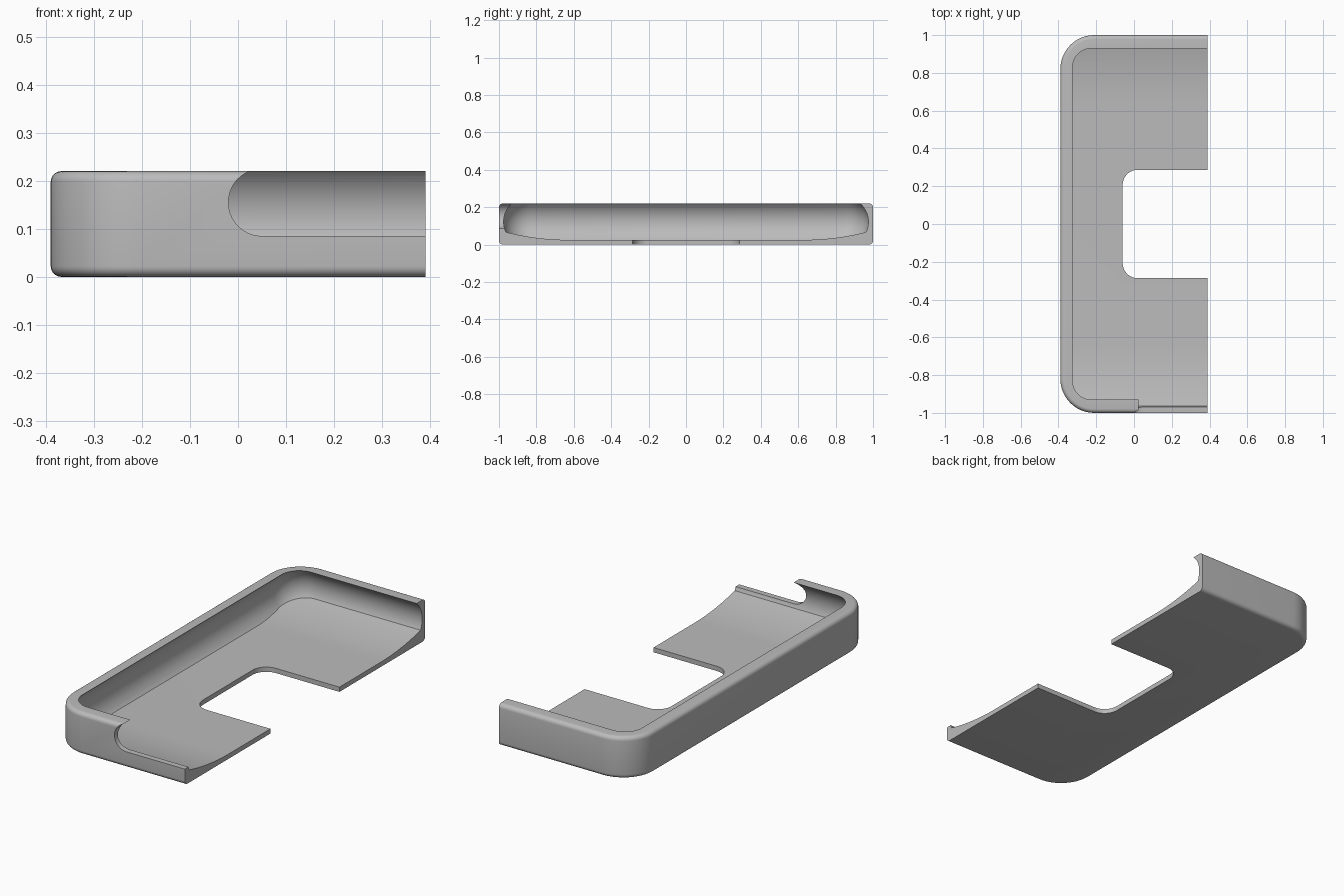
import bpy, bmesh, math

cube = bpy.data.objects.get("Cube")
if cube:
    bpy.data.objects.remove(cube, do_unlink=True)

END = 0.39      # open end of the shell
HEIGHT = 0.22

grey = bpy.data.materials.new("shell_grey")
grey.use_nodes = True
grey.diffuse_color = (0.5, 0.5, 0.5, 1)
grey.node_tree.nodes["Principled BSDF"].inputs["Base Color"].default_value = (0.5, 0.5, 0.5, 1)


def arc(cx, cy, r, start, stop, steps=12):
    """Points on an arc, angles in degrees."""
    return [(cx + r * math.cos(math.radians(start + (stop - start) * i / steps)),
             cy + r * math.sin(math.radians(start + (stop - start) * i / steps)))
            for i in range(steps + 1)]


def tray_outline(left, right, half, r):
    """Outline with two rounded left corners and a square right end."""
    return ([(right, half)] + arc(left + r, half - r, r, 90, 180)
            + arc(left + r, r - half, r, 180, 270) + [(right, -half)])


def loft(name, rings):
    """Closed solid through a stack of matching rings."""
    bm = bmesh.new()
    loops = [[bm.verts.new(p) for p in ring] for ring in rings]
    n = len(loops[0])
    for a, b in zip(loops, loops[1:]):
        for i in range(n):
            j = (i + 1) % n
            bm.faces.new((a[i], a[j], b[j], b[i]))
    bm.faces.new(loops[0])
    bm.faces.new(loops[-1])
    bmesh.ops.recalc_face_normals(bm, faces=bm.faces)
    mesh = bpy.data.meshes.new(name)
    bm.to_mesh(mesh)
    bm.free()
    mesh.materials.append(grey)
    obj = bpy.data.objects.new(name, mesh)
    bpy.context.collection.objects.link(obj)
    return obj


def boolean(obj, tool, operation):
    """Apply a boolean and discard the tool."""
    bpy.ops.object.select_all(action="DESELECT")
    bpy.context.view_layer.objects.active = obj
    obj.select_set(True)
    mod = obj.modifiers.new("cut", "BOOLEAN")
    mod.object, mod.operation, mod.solver = tool, operation, "EXACT"
    bpy.ops.object.modifier_apply(modifier=mod.name)
    bpy.data.objects.remove(tool, do_unlink=True)


# Outer shell: rounded corners, softened top and bottom rims
edge = 0.022
quarter = arc(edge, edge, edge, 270, 180, 6)
levels = quarter + [(d, HEIGHT - z) for d, z in reversed(quarter)]
shell = loft("case_shell", [
    [(x, y, z) for x, y in tray_outline(-END + d, END, 1 - d, 0.18 - d)]
    for d, z in levels])

# Cavity: walls bulge outward between floor and lip
bulge, chord = 0.045, 0.0985
radius = (chord ** 2 + bulge ** 2) / (2 * bulge)
middle = HEIGHT - chord
rings = []
for i in range(23):
    z = 0.01 + 0.01 * i
    d = math.sqrt(radius ** 2 - (z - middle) ** 2) - (radius - bulge)
    rings.append([(x, y, z) for x, y in
                  tray_outline(-0.325 - d, 0.6, 0.93 + d, 0.1 + d)])
cavity = loft("cavity_cutter", rings)

# Floor of the cavity: flat in the middle, sweeping up to both ends
floor = []
for i in range(-12, 13):
    t = abs(i) / 12
    y = math.copysign(0.63 + 0.4 * t, i)
    floor.append((y, 0.025 + 0.06 * t * t))
floor = [p for p in floor if abs(p[0]) > 0.631]
floor = ([(-1.03, 0.4)] + floor[:12] + [(-0.63, 0.025), (0.63, 0.025)]
         + floor[12:] + [(1.03, 0.4)])
bed = loft("floor_limit", [[(x, y, z) for y, z in floor] for x in (-0.5, 0.7)])
boolean(cavity, bed, "INTERSECT")
boolean(shell, cavity, "DIFFERENCE")

# Notch through the floor at the open end
notch = tray_outline(-0.06, 0.6, 0.287, 0.08)
boolean(shell, loft("notch_cutter", [[(x, y, z) for x, y in notch]
                                     for z in (-0.1, 0.1)]), "DIFFERENCE")

# Rounded slot in the front wall
slot = (arc(0.05, 0.155, 0.07, 270, 112, 18)
        + [(0.024, 0.3), (0.6, 0.3), (0.6, 0.085)])
boolean(shell, loft("slot_cutter", [[(x, y, z) for x, z in slot]
                                    for y in (-1.1, -0.88)]), "DIFFERENCE")

bpy.ops.object.select_all(action="DESELECT")
shell.select_set(True)
bpy.context.view_layer.objects.active = shell
bpy.ops.object.shade_smooth_by_angle(angle=math.radians(30))
